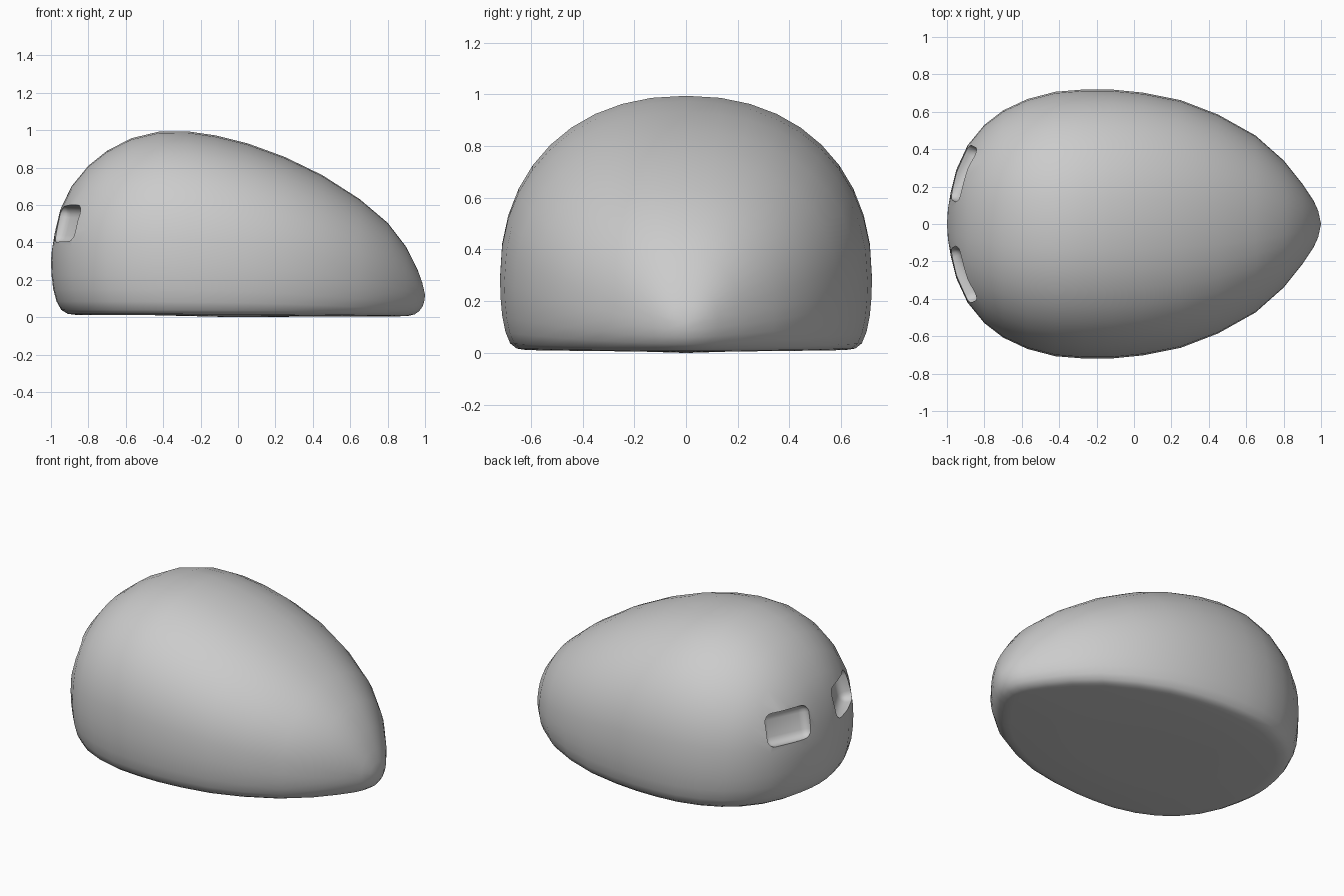
import bpy, bmesh, math
from mathutils import Vector, Matrix

if "Cube" in bpy.data.objects:
    bpy.data.objects.remove(bpy.data.objects["Cube"])

# Stations along the length: x, half width, crown height
STATIONS = [(-.995, .08, .36), (-.98, .17, .45), (-.95, .29, .575), (-.89, .42, .70),
            (-.80, .53, .81), (-.70, .607, .89), (-.57, .668, .957), (-.42, .707, .993),
            (-.27, .719, .994), (-.12, .719, .972), (.05, .702, .93), (.25, .662, .857),
            (.45, .585, .76), (.65, .473, .632), (.80, .34, .505), (.90, .215, .375),
            (.96, .125, .255), (.985, .07, .185)]
SEG = 20
POW = 2 / 2.2


def belt(x):
    return .3 - .18 * ((x + 1) / 2) ** 3


def arch(x, w, top):
    """Points over the dome from the right belt to the left belt."""
    pts = []
    for j in range(SEG + 1):
        a = math.pi * j / SEG
        c, s = math.cos(a), max(0.0, math.sin(a))
        y = w * math.copysign(abs(c) ** POW, c)
        pts.append((x, y, belt(x) + (top - belt(x)) * (s if s < 1e-6 else s ** POW)))
    return pts


# Shell dome
bm = bmesh.new()
rows = [[bm.verts.new(p) for p in arch(*st)] for st in STATIONS]
for r0, r1 in zip(rows, rows[1:]):
    for j in range(SEG):
        bm.faces.new((r0[j], r0[j + 1], r1[j + 1], r1[j]))
for row, x in ((rows[0], -1), (rows[-1], 1)):
    tip = bm.verts.new((x, 0, belt(x)))
    for j in range(SEG):
        bm.faces.new((row[j], row[j + 1], tip))

# Rounded lower rim: extrude the belt downwards and inwards
loop = [e for e in bm.edges if e.is_boundary]
base = {v: v.co.copy() for e in loop for v in e.verts}
for scale, height in ((.997, .75), (.988, .5), (.97, .28), (.945, .13), (.91, .06), (.86, .04), (.5, .04)):
    ext = bmesh.ops.extrude_edge_only(bm, edges=loop)["geom"]
    loop = [g for g in ext if isinstance(g, bmesh.types.BMEdge) and g.is_boundary]
    old = list(base.items())
    base = {}
    for v in (g for g in ext if isinstance(g, bmesh.types.BMVert)):
        src = min(old, key=lambda it: (it[0].co - v.co).length_squared)[1]
        v.co = Vector((src.x * scale, src.y * scale, src.z * height))
        base[v] = src
# Flat underside
center = bm.verts.new((0, 0, 0))
for e in loop:
    bm.faces.new((e.verts[0], e.verts[1], center))
bmesh.ops.recalc_face_normals(bm, faces=bm.faces[:])
mesh = bpy.data.meshes.new("shell")
bm.to_mesh(mesh)
bm.free()
shell = bpy.data.objects.new("shell", mesh)
bpy.context.collection.objects.link(shell)

# Two rounded rectangular recesses in the blunt end
for side in (-1, 1):
    normal = Vector((-.87, side * .42, .27)).normalized()
    across = Vector((0, 0, 1)).cross(normal).normalized()
    rot = Matrix((normal, across, normal.cross(across))).transposed().to_4x4()
    cb = bmesh.new()
    bmesh.ops.create_cube(cb, size=1)
    bmesh.ops.scale(cb, vec=(.17, .31, .2), verts=cb.verts[:])
    bmesh.ops.bevel(cb, geom=cb.edges[:], offset=.05, segments=4, profile=.5, affect='EDGES')
    pos = Vector((-.915, side * .27, .5)) + normal * .025
    bmesh.ops.transform(cb, matrix=Matrix.Translation(pos) @ rot, verts=cb.verts[:])
    bmesh.ops.recalc_face_normals(cb, faces=cb.faces[:])
    cm = bpy.data.meshes.new("recess_cutter")
    cb.to_mesh(cm)
    cb.free()
    cutter = bpy.data.objects.new("recess_cutter", cm)
    bpy.context.collection.objects.link(cutter)
    cutter.hide_render = True
    bpy.context.view_layer.objects.active = shell
    mod = shell.modifiers.new("recess", 'BOOLEAN')
    mod.operation, mod.solver, mod.object = 'DIFFERENCE', 'EXACT', cutter
    bpy.ops.object.modifier_apply(modifier=mod.name)
    bpy.data.objects.remove(cutter)

bpy.ops.object.select_all(action='DESELECT')
shell.select_set(True)
bpy.context.view_layer.objects.active = shell
bpy.ops.object.shade_smooth_by_angle(angle=math.radians(40))
